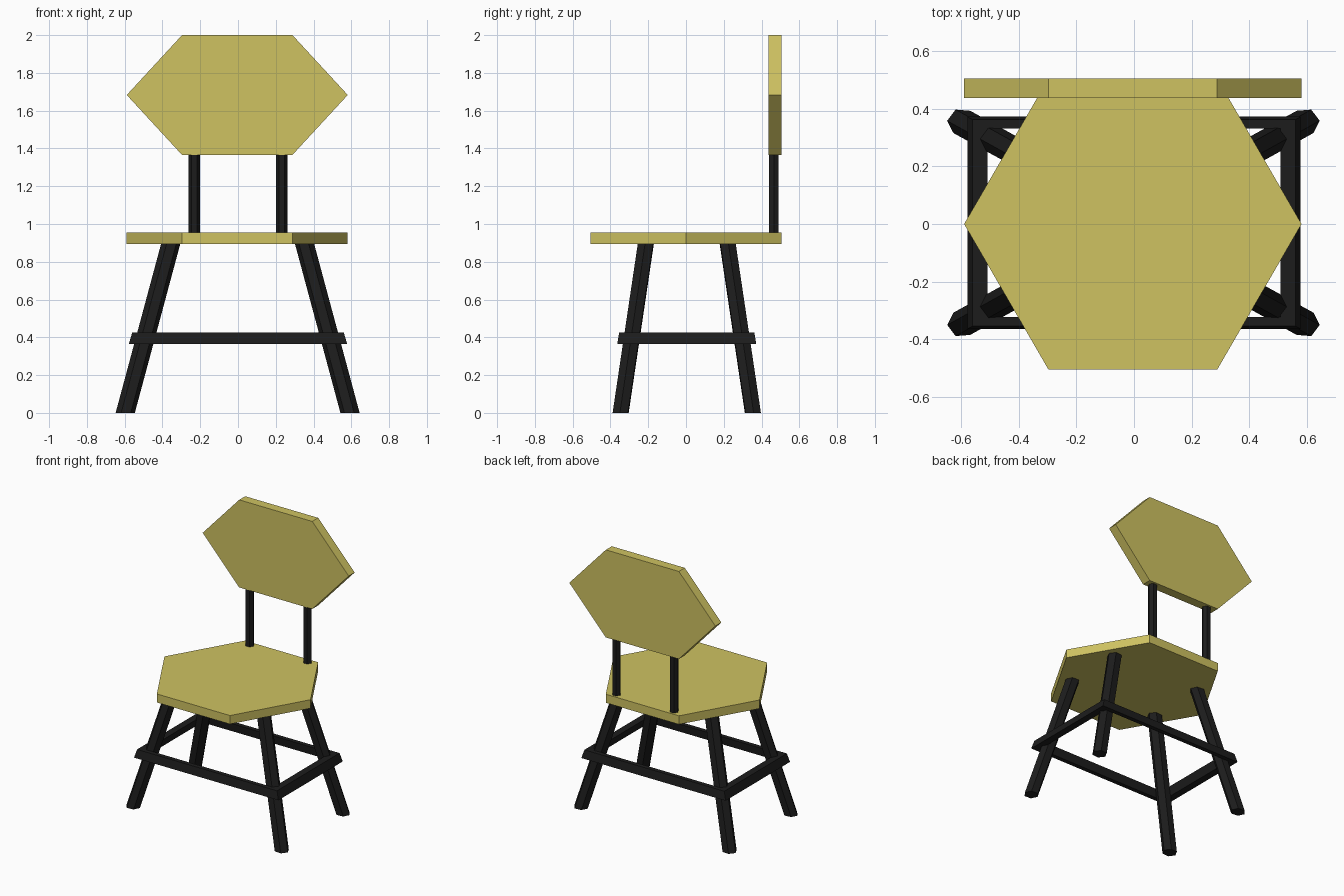
import bpy
import bmesh
from math import cos, sin, radians
from mathutils import Vector

if "Cube" in bpy.data.objects:
    bpy.data.objects.remove(bpy.data.objects["Cube"])


def material(name, rgb):
    m = bpy.data.materials.new(name)
    m.diffuse_color = (*rgb, 1)
    m.use_nodes = True
    m.node_tree.nodes["Principled BSDF"].inputs["Base Color"].default_value = m.diffuse_color
    return m


yellow = material("yellow_paint", (0.62, 0.54, 0.12))
black = material("black_paint", (0.012, 0.012, 0.012))


def finish(name, bm, mat):
    bmesh.ops.recalc_face_normals(bm, faces=bm.faces)
    me = bpy.data.meshes.new(name)
    bm.to_mesh(me)
    bm.free()
    me.materials.append(mat)
    ob = bpy.data.objects.new(name, me)
    bpy.context.collection.objects.link(ob)
    return ob


def bridge(name, ring_a, ring_b, mat):
    """Closed solid between two rings with the same number of points."""
    bm = bmesh.new()
    a = [bm.verts.new(p) for p in ring_a]
    b = [bm.verts.new(p) for p in ring_b]
    bm.faces.new(a)
    bm.faces.new(b)
    for i in range(len(a)):
        j = (i + 1) % len(a)
        bm.faces.new((a[i], a[j], b[j], b[i]))
    return finish(name, bm, mat)


def hexagon(rx, ry, turn=0):
    return [(rx * cos(radians(60 * i + turn)), ry * sin(radians(60 * i + turn)))
            for i in range(6)]


# Seat: flat hexagonal board
CX = -0.004
seat = hexagon(0.585, 0.583)
bridge("seat", [(CX + x, y, 0.893) for x, y in seat],
       [(CX + x, y, 0.955) for x, y in seat], yellow)

# Backrest: upright squashed hexagonal board
back = hexagon(0.585, 0.366)
bridge("backrest", [(CX + x, 0.437, 1.683 + z) for x, z in back],
       [(CX + x, 0.505, 1.683 + z) for x, z in back], yellow)

for sx, side in ((-1, "left"), (1, "right")):
    # Backrest posts
    post = hexagon(0.03, 0.03)
    bridge("back_post_" + side,
           [(sx * 0.231 + x, 0.465 + y, 0.94) for x, y in post],
           [(sx * 0.231 + x, 0.465 + y, 1.38) for x, y in post], black)
    # Splayed hexagonal legs
    for sy, end in ((-1, "front"), (1, "rear")):
        leg = hexagon(0.051, 0.047, 5)
        rings = [[(sx * (cx + x) - 0.002, sy * (cy + y) + 0.004, z) for x, y in leg]
                 for cx, cy, z in ((0.595, 0.35, 0), (0.353, 0.216, 0.9))]
        bridge(f"{end}_leg_{side}", *rings, black)

# Stretcher frame: mitred bars leaning with the legs
Z0, Z1 = 0.365, 0.425
outer = ((0.578, 0.368, Z0), (0.560, 0.358, Z1))
inner = ((0.526, 0.337, Z0), (0.508, 0.327, Z1))
section = (outer[0], outer[1], inner[1], inner[0])
bm = bmesh.new()
corners = [[bm.verts.new((sx * x, sy * y + 0.004, z)) for x, y, z in section]
           for sx, sy in ((-1, -1), (1, -1), (1, 1), (-1, 1))]
for i in range(4):
    a, b = corners[i], corners[(i + 1) % 4]
    for k in range(4):
        n = (k + 1) % 4
        bm.faces.new((a[k], b[k], b[n], a[n]))
finish("stretcher_frame", bm, black)
